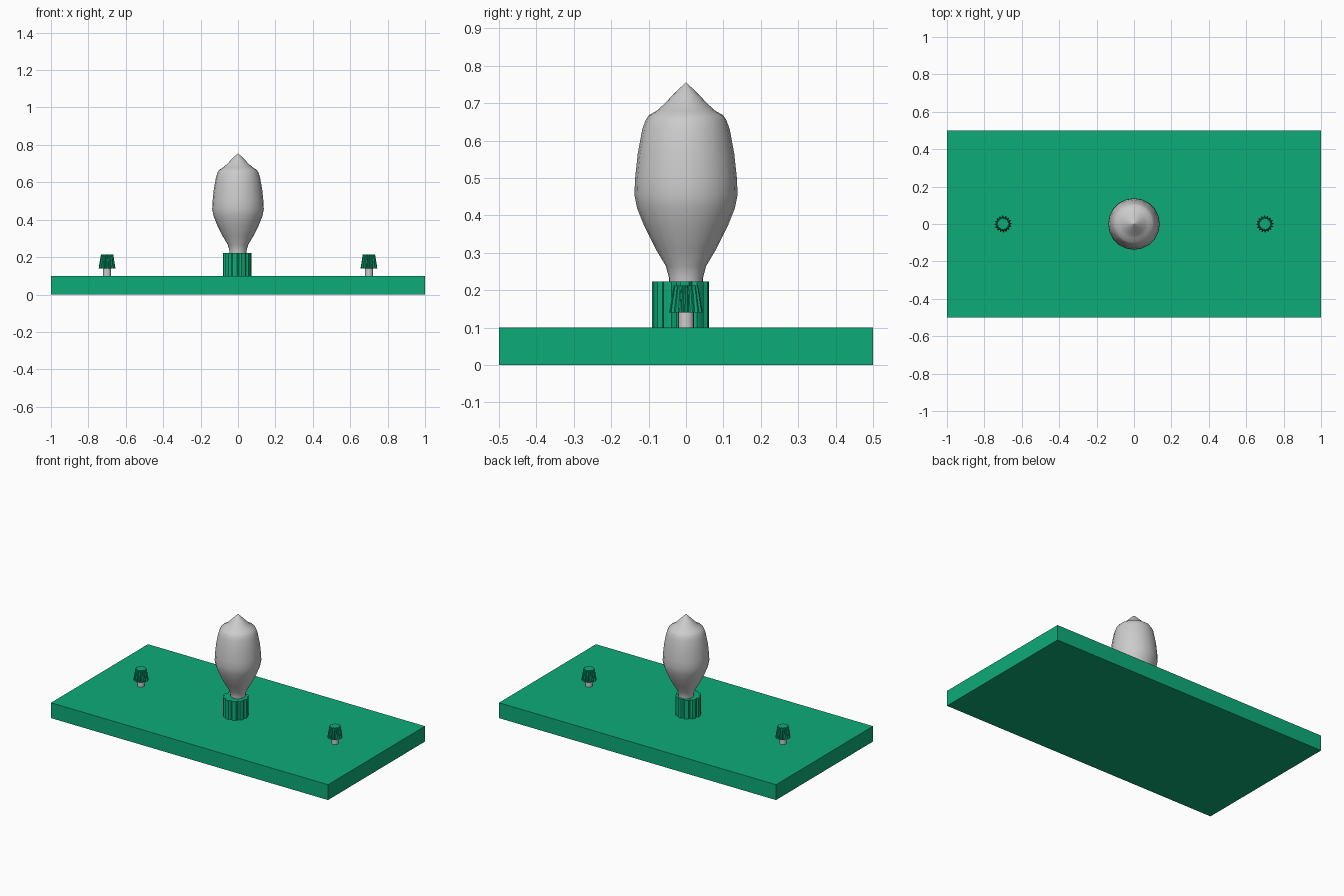
import bpy, bmesh
from math import sin, cos, tau, radians

if "Cube" in bpy.data.objects:
    bpy.data.objects.remove(bpy.data.objects["Cube"])

green = bpy.data.materials.new("green")
green.diffuse_color = (0.004, 0.41, 0.19, 1)
green.use_nodes = True
green.node_tree.nodes["Principled BSDF"].inputs["Base Color"].default_value = green.diffuse_color


def make(name, bm, mat=None, smooth=False):
    bmesh.ops.remove_doubles(bm, verts=bm.verts, dist=1e-5)
    bmesh.ops.recalc_face_normals(bm, faces=bm.faces)
    me = bpy.data.meshes.new(name)
    bm.to_mesh(me)
    bm.free()
    ob = bpy.data.objects.new(name, me)
    bpy.context.collection.objects.link(ob)
    if mat:
        me.materials.append(mat)
    if smooth:
        bpy.context.view_layer.objects.active = ob
        ob.select_set(True)
        bpy.ops.object.shade_smooth_by_angle(angle=radians(40))
        ob.select_set(False)
    return ob


def loft(name, rings, mat=None, smooth=False):
    """Skin equal-length rings of points and cap both ends."""
    bm = bmesh.new()
    rows = [[bm.verts.new(p) for p in ring] for ring in rings]
    n = len(rows[0])
    for a, b in zip(rows, rows[1:]):
        for i in range(n):
            j = (i + 1) % n
            bm.faces.new((a[i], a[j], b[j], b[i]))
    bm.faces.new(rows[0][::-1])
    bm.faces.new(rows[-1])
    return make(name, bm, mat, smooth)


def circle(r, z, n, cx=0, cy=0):
    return [(cx + r * cos(tau * i / n), cy + r * sin(tau * i / n), z) for i in range(n)]


def toothed(r, root, z, teeth, pattern, cx=0, cy=0):
    """Ring whose radius repeats a pattern of tip (1) and root (0) points."""
    n = teeth * len(pattern)
    pts = []
    for i in range(n):
        rad = r if pattern[i % len(pattern)] else root
        t = tau * i / n
        pts.append((cx + rad * cos(t), cy + rad * sin(t), z))
    return pts


# base slab
bm = bmesh.new()
bmesh.ops.create_cube(bm, size=1)
bmesh.ops.scale(bm, verts=bm.verts, vec=(2, 1, 0.1))
bmesh.ops.translate(bm, verts=bm.verts, vec=(0, 0, 0.05))
make("base", bm, green)

# fluted bulb socket, slightly off centre
loft("bulb_socket", [toothed(0.076, 0.067, z, 10, (1, 1, 1, 0), -0.005, -0.015)
                     for z in (0.1, 0.223)], green)

# glass bulb, a lathed profile
profile = [(0.045, 0.20), (0.046, 0.235), (0.054, 0.265), (0.081, 0.31), (0.111, 0.37),
           (0.131, 0.42), (0.138, 0.455), (0.136, 0.50), (0.129, 0.565), (0.117, 0.63),
           (0.108, 0.655), (0.099, 0.668), (0.078, 0.68), (0.058, 0.698), (0.038, 0.719),
           (0.018, 0.739), (0.0005, 0.755)]
loft("bulb", [circle(r, z, 20) for r, z in profile], None, True)

# terminal posts with tapered ribbed knobs
for side, x in (("left", -0.7), ("right", 0.7)):
    loft(side + "_terminal_stem", [circle(0.021, z, 16, x) for z in (0.1, 0.15)], None, True)
    loft(side + "_terminal_knob", [toothed(0.045, 0.037, 0.14, 16, (1, 1, 0, 0), x),
                                   toothed(0.033, 0.028, 0.213, 16, (1, 1, 0, 0), x)], green)
